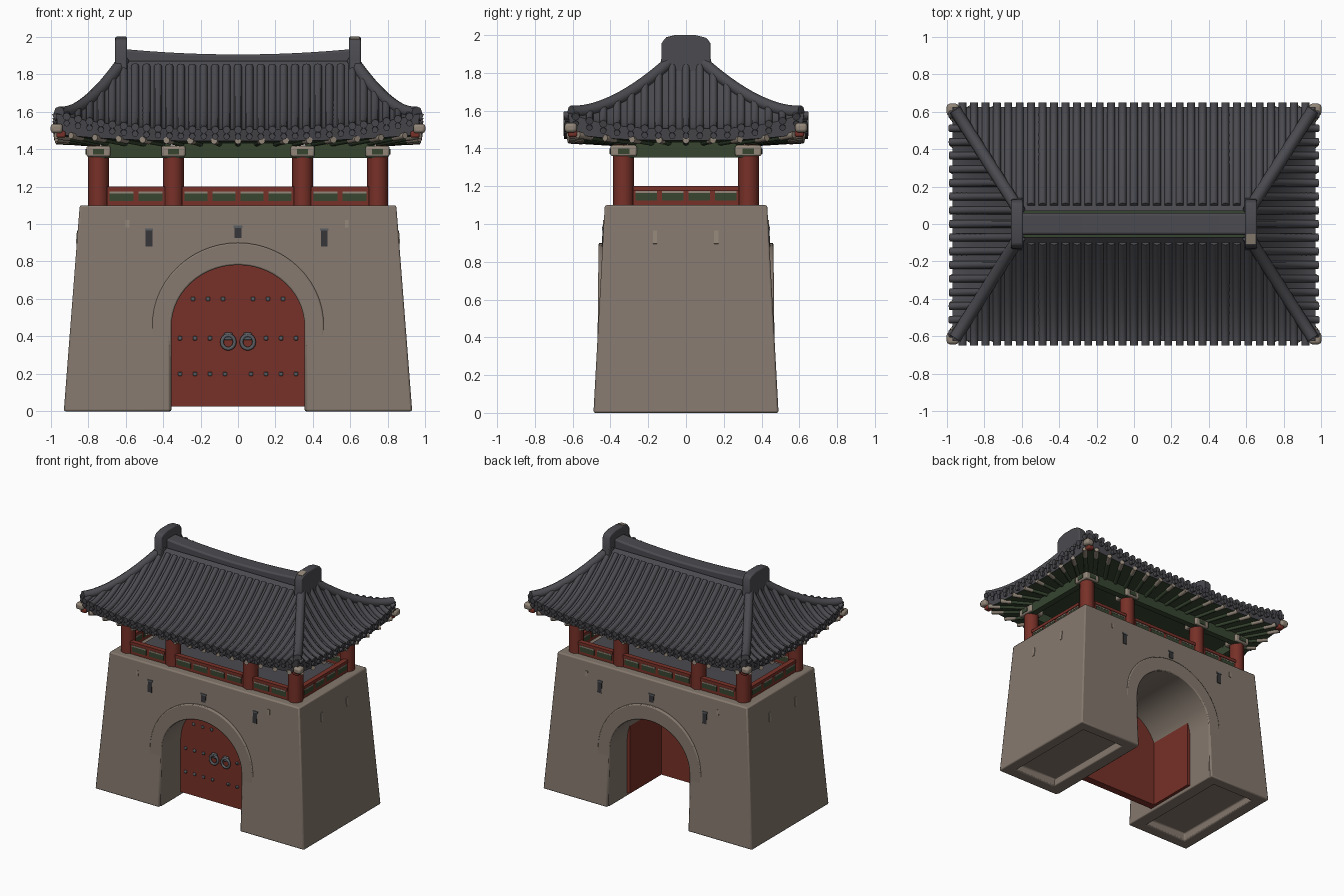
import bpy, bmesh, math

cube = bpy.data.objects.get("Cube")
if cube:
    bpy.data.objects.remove(cube, do_unlink=True)


def material(name, rgb):
    m = bpy.data.materials.new(name)
    m.use_nodes = True
    m.diffuse_color = (*rgb, 1)
    m.node_tree.nodes["Principled BSDF"].inputs["Base Color"].default_value = (*rgb, 1)
    return m


stone = material("warm_stone", (0.235, 0.19, 0.155))
slate = material("slate_tile", (0.07, 0.069, 0.079))
red = material("red_paint", (0.185, 0.03, 0.021))
green = material("green_paint", (0.038, 0.06, 0.03))
beige = material("pale_beige", (0.29, 0.24, 0.19))
metal = material("grey_metal", (0.1, 0.107, 0.118))
dark = material("dark_recess", (0.035, 0.035, 0.038))


def smooth(ob, angle=35):
    bpy.ops.object.select_all(action='DESELECT')
    ob.select_set(True)
    bpy.context.view_layer.objects.active = ob
    bpy.ops.object.shade_smooth_by_angle(angle=math.radians(angle))


def finish(name, bm, mat, bevel=0):
    bmesh.ops.recalc_face_normals(bm, faces=bm.faces)
    me = bpy.data.meshes.new(name)
    bm.to_mesh(me)
    bm.free()
    me.materials.append(mat)
    ob = bpy.data.objects.new(name, me)
    bpy.context.collection.objects.link(ob)
    if bevel:
        mod = ob.modifiers.new("soft_edges", 'BEVEL')
        mod.width, mod.segments = bevel, 2
        mod.limit_method, mod.angle_limit = 'ANGLE', math.radians(40)
    smooth(ob)
    return ob


def box(name, centre, size, mat, bevel=0, rot=(0, 0, 0)):
    bm = bmesh.new()
    bmesh.ops.create_cube(bm, size=1)
    bmesh.ops.scale(bm, vec=size, verts=bm.verts)
    ob = finish(name, bm, mat, bevel)
    ob.location, ob.rotation_euler = centre, rot
    return ob


def prism(pts, place):
    """Closed solid from a 2D outline; place(a, b, side) gives the 3D point."""
    bm = bmesh.new()
    ends = [[bm.verts.new(place(a, b, s)) for a, b in pts] for s in (-1, 1)]
    bm.faces.new(ends[0])
    bm.faces.new(ends[1][::-1])
    for i in range(len(pts)):
        j = (i + 1) % len(pts)
        bm.faces.new((ends[0][i], ends[0][j], ends[1][j], ends[1][i]))
    return bm


def tubes(name, paths, radius, mat):
    cu = bpy.data.curves.new(name, 'CURVE')
    cu.dimensions = '3D'
    cu.bevel_depth, cu.bevel_resolution, cu.use_fill_caps = radius, 2, True
    for path in paths:
        sp = cu.splines.new('POLY')
        sp.points.add(len(path) - 1)
        for p, co in zip(sp.points, path):
            p.co = (*co, 1)
    cu.materials.append(mat)
    ob = bpy.data.objects.new(name, cu)
    bpy.context.collection.objects.link(ob)
    bpy.ops.object.select_all(action='DESELECT')
    ob.select_set(True)
    bpy.context.view_layer.objects.active = ob
    bpy.ops.object.convert(target='MESH')
    smooth(bpy.context.view_layer.objects.active, 50)


def arch(w, spring, rise, n=28):
    curve = [(w * math.cos(math.pi * i / n), spring + rise * math.sin(math.pi * i / n))
             for i in range(n + 1)]
    return [(w, 0)] + curve + [(-w, 0)]


# Battered stone base with arched passage and hollow feet
def wall_y(z):
    return 0.49 - 0.06 * z / 1.1


outline = arch(0.36, 0.45, 0.335) + [(-0.93, 0), (-0.845, 1.1), (0.845, 1.1), (0.93, 0)]
bm = prism(outline, lambda x, z, s: (x, s * wall_y(z), z))
bmesh.ops.recalc_face_normals(bm, faces=bm.faces)
bm.normal_update()
feet = [f for f in bm.faces if all(v.co.z < 0.001 for v in f.verts)]
bmesh.ops.inset_individual(bm, faces=feet, thickness=0.13)
bmesh.ops.inset_individual(bm, faces=feet, thickness=0.005, depth=-0.06)
finish("stone_base", bm, stone, 0.01)

# Raised surround of the arch, sinking into the wall lower down
ring = arch(0.356, 0.45, 0.331) + arch(0.46, 0.45, 0.45)[::-1]
finish("arch_surround", prism(ring, lambda x, z, s: (x, s * (0.472 - 0.01 * z), z)), stone, 0.008)

# Doors, open side leaves, studs and ring pulls
bm = prism(arch(0.357, 0.45, 0.332), lambda x, z, s: (x, -0.19 + s * 0.03, max(z, 0.025)))
finish("door", bm, red)
for s in (-1, 1):
    box("side_leaf", (s * 0.347, 0.04, 0.32), (0.03, 0.4, 0.59), red)
    for z, xs in ((0.6, (0.08, 0.16, 0.24)), (0.39, (0.15, 0.23, 0.31)), (0.2, (0.07, 0.15, 0.23, 0.31))):
        for x in xs:
            box("door_stud", (s * x, -0.223, z), (0.022, 0.016, 0.022), metal, 0.005)
    loop = [(s * 0.052 + 0.034 * math.sin(k * math.tau / 16), -0.232,
             0.37 + 0.036 * math.cos(k * math.tau / 16)) for k in range(17)]
    tubes("ring_pull", [loop], 0.01, metal)
    box("pull_plate", (s * 0.052, -0.226, 0.4), (0.045, 0.02, 0.04), metal, 0.006)

# Wall slots on all sides
for s in (-1, 1):
    tilt = (s * 0.0545, 0, 0)
    for x, z, w, h in ((-0.475, 0.925, 0.036, 0.09), (0.46, 0.925, 0.036, 0.09), (0, 0.955, 0.04, 0.06)):
        box("wall_slot", (x, s * wall_y(z), z), (w, 0.009, h), dark, 0, tilt)
        box("slot_lintel", (x, s * wall_y(z + h / 2), z + h / 2), (w + 0.008, 0.014, 0.012), metal, 0, tilt)
    for x in (-0.59, 0.58):
        box("wall_peg", (x, s * wall_y(1), 1), (0.02, 0.009, 0.04), beige, 0, tilt)
    for y in (-0.165, 0.16):
        box("side_slot", (s * (0.93 - 0.0773 * 0.93), y, 0.93), (0.009, 0.022, 0.07), beige, 0, (0, -s * 0.077, 0))

# Pavilion floor, columns and capitals
box("pavilion_floor", (0, 0, 1.104), (1.42, 0.62, 0.016), slate)
for s in (-1, 1):
    for x in (-0.745, -0.345, 0.345, 0.745):
        tubes("column", [[(x, s * 0.33, 1.095), (x, s * 0.33, 1.42)]], 0.056, red)
        box("capital", (x, s * 0.33, 1.388), (0.128, 0.14, 0.058), beige, 0.01)
        box("capital_inlay", (x, s * 0.401, 1.386), (0.06, 0.006, 0.03), green)
        if abs(x) > 0.5:
            box("corner_inlay", (x + math.copysign(0.065, x), s * 0.33, 1.386), (0.006, 0.06, 0.03), green)


# Railings and beams, one routine for every bay
def bay(a, b, offset, along_x, panels):
    mid, length = (a + b) / 2, b - a

    def bar(name, u, z, lu, thick, lz, mat):
        c = (u, offset, z) if along_x else (offset, u, z)
        d = (lu, thick, lz) if along_x else (thick, lu, lz)
        box(name, c, d, mat)

    bar("top_rail", mid, 1.189, length, 0.04, 0.024, red)
    bar("rail_board", mid, 1.135, length, 0.024, 0.09, red)
    bar("tie_beam", mid, 1.392, length + 0.06, 0.05, 0.08, green)
    step = length / panels
    for i in range(panels):
        u = a + step * (i + 0.5)
        bar("rail_panel", u, 1.144, step * 0.82, 0.032, 0.04, green)
        bar("panel_trim", u, 1.169, step * 0.82, 0.036, 0.01, beige)


for s in (-1, 1):
    bay(-0.7, -0.39, s * 0.355, True, 2)
    bay(-0.3, 0.3, s * 0.355, True, 4)
    bay(0.39, 0.7, s * 0.355, True, 2)
    bay(-0.28, 0.28, s * 0.765, False, 4)


# Curved hip roof: t runs from ridge to eave, u across a slope
def half(t):
    return 0.62 + 0.35 * t, 0.07 + 0.555 * t


def roof_z(t, u):
    return 1.504 + 0.365 * max(1 - t, 0) ** 1.6 - 0.05 * max(t - 1, 0) + 0.085 * t * abs(u) ** 3


def roof_point(side, sign, t, u):
    X, Y = half(t)
    z = roof_z(t, u)
    return (u * X, sign * Y, z) if side == 0 else (sign * X, u * Y, z)


def eave_point(side, sign, t, u):
    # underside: t = 0 at the beams, t = 1 at the eave
    X, Y = 0.72 + 0.24 * t, 0.32 + 0.29 * t
    z = 1.425 + t * (0.018 + 0.035 * abs(u) ** 3)
    return (u * X, sign * Y, z) if side == 0 else (sign * X, u * Y, z)


def skirt_point(side, sign, t, u):
    x, y, z = roof_point(side, sign, 1, u)
    ex, ey, ez = eave_point(side, sign, 1, u)
    return x + (ex - x) * t, y + (ey - y) * t, z + (ez - z) * t


def four_sided(name, point, rows, mat, cap=False):
    bm, n = bmesh.new(), 24
    for side in (0, 1):
        for sign in (-1, 1):
            g = [[bm.verts.new(point(side, sign, r / rows, 2 * c / n - 1)) for c in range(n + 1)]
                 for r in range(rows + 1)]
            for r in range(rows):
                for c in range(n):
                    bm.faces.new((g[r][c], g[r][c + 1], g[r + 1][c + 1], g[r + 1][c]))
    bmesh.ops.remove_doubles(bm, verts=bm.verts, dist=0.0005)
    if cap:
        inner = [e for e in bm.edges if e.is_boundary and all(v.co.z < 1.4255 for v in e.verts)]
        bmesh.ops.holes_fill(bm, edges=inner, sides=0)
    return finish(name, bm, mat)


four_sided("roof_slopes", roof_point, 14, slate)
four_sided("eave_edge", skirt_point, 1, slate)
four_sided("eave_underside", eave_point, 4, green, True)

# Round tile rows running down each slope, with a lower row of eave tiles
for side, count, pitch in ((0, 31, 0.061), (1, 17, 0.073)):
    for sign in (-1, 1):
        rows, stubs = [], []
        for i in range(count):
            p = (i - (count - 1) / 2) * pitch
            start, grow = (0.62, 0.35) if side == 0 else (0.07, 0.555)
            t0 = max(0.05, (abs(p) - start) / grow)
            ts = [t0 + (1.04 - t0) * k / 12 for k in range(13)]
            path = [roof_point(side, sign, t, p / half(t)[side]) for t in ts]
            rows.append(path)
            stubs.append([(x, y, z - 0.036) for x, y, z in path[-2:]])
        tubes("tile_rows", rows, 0.021, slate)
        tubes("eave_tiles", stubs, 0.017, slate)

# Rafters with pale ends under the eaves
for side, count in ((0, 15), (1, 9)):
    for sign in (-1, 1):
        us = [1.84 * i / (count - 1) - 0.92 for i in range(count)]
        tubes("rafters", [[eave_point(side, sign, t, u) for t in (0.1, 0.85)] for u in us], 0.016, green)
        tubes("rafter_ends", [[eave_point(side, sign, t, u) for t in (0.78, 1.04)] for u in us], 0.018, beige)

# Hip ridges and corner finials
for sx in (-1, 1):
    for sy in (-1, 1):
        hip = [roof_point(0, sy, k / 14, sx) for k in range(15)]
        tubes("hip_ridge", [[(x * 0.985, y * 0.975, z + 0.006) for x, y, z in hip]], 0.033, slate)
        box("corner_finial", (sx * 0.968, sy * 0.61, 1.51), (0.064, 0.064, 0.05), beige, 0.015)
        box("corner_rafter", (sx * 0.945, sy * 0.6, 1.478), (0.05, 0.05, 0.035), red, 0.01)

# Sagging main ridge with rounded end blocks
xs = [-0.62 + 1.24 * i / 16 for i in range(17)]
ridge = [(x, 1.905 + 0.03 * (x / 0.62) ** 2) for x in xs] + [(0.62, 1.8), (-0.62, 1.8)]
finish("main_ridge", prism(ridge, lambda x, z, s: (x, s * 0.058, z)), slate, 0.012)
block = [(0.145, 1.8), (0.13, 1.88), (0.13, 1.955), (0.11, 1.985), (0.05, 2.0)]
block += [(-y, z) for y, z in block[::-1]]
for sx in (-1, 1):
    finish("ridge_end", prism(block, lambda y, z, s: (sx * 0.624 + s * 0.032, y, z)), slate, 0.008)
box("ridge_end_patch", (0.624, -0.08, 1.991), (0.05, 0.055, 0.008), beige, 0, (0.245, 0, 0))
